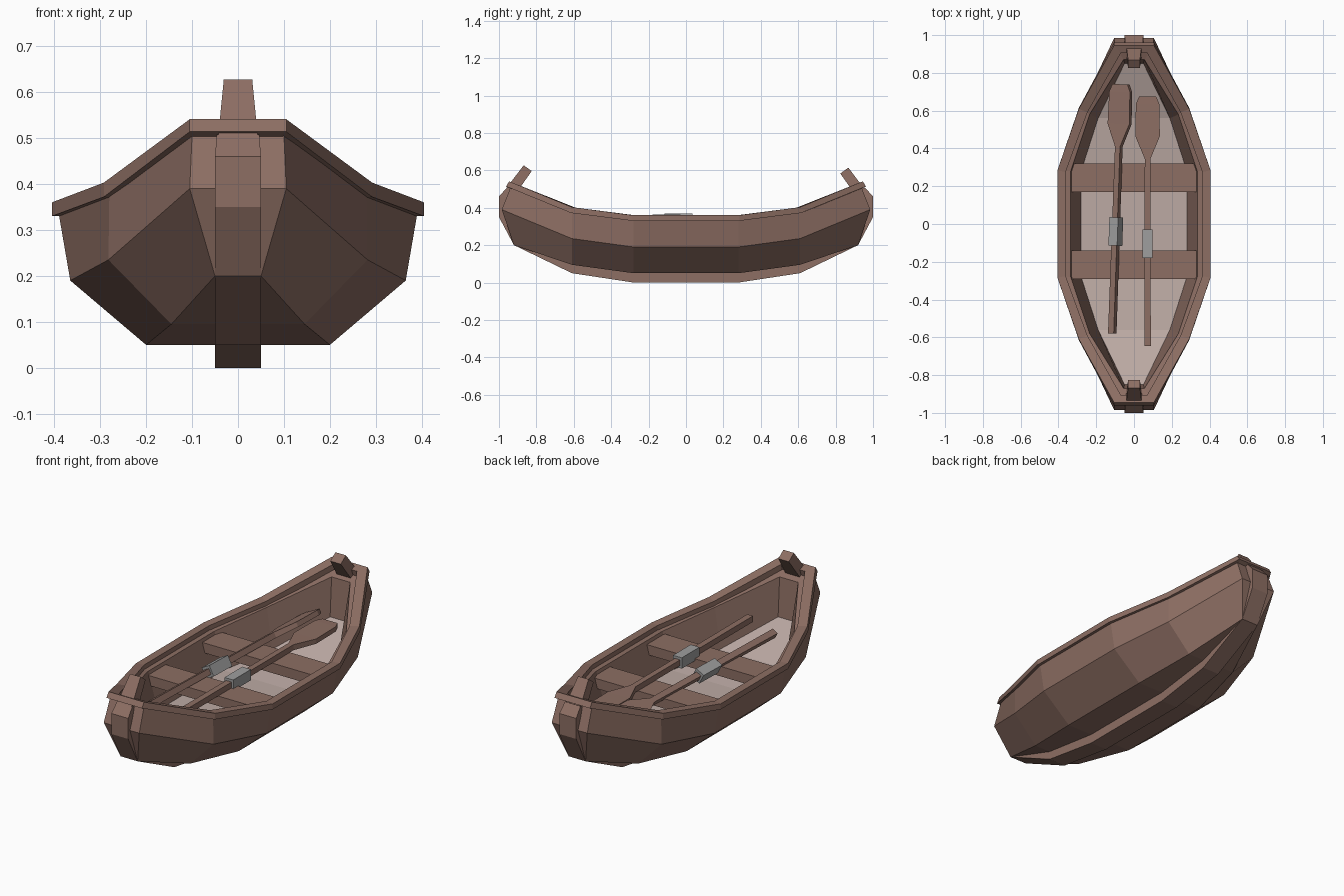
import bpy, bmesh, math

if "Cube" in bpy.data.objects:
    bpy.data.objects.remove(bpy.data.objects["Cube"])


def material(name, rgb):
    m = bpy.data.materials.new(name)
    m.diffuse_color = (*rgb, 1)
    m.use_nodes = True
    m.node_tree.nodes["Principled BSDF"].inputs["Base Color"].default_value = m.diffuse_color
    return m


WOOD = material("brown wood", (0.266, 0.156, 0.125))
FLOOR = material("pale floor", (0.503, 0.402, 0.371))
GREY = material("grey collar", (0.342, 0.342, 0.342))


def loft(name, rings, mats=(WOOD,), loop=False, caps=True, special=None, extra=()):
    """Skin closed rings; 'special' ring edge gets the second material."""
    bm = bmesh.new()
    vs = [[bm.verts.new(p) for p in r] for r in rings]
    n = len(rings[0])
    for i in range(len(vs) if loop else len(vs) - 1):
        a, b = vs[i], vs[(i + 1) % len(vs)]
        for k in range(n):
            j = (k + 1) % n
            f = bm.faces.new((a[k], a[j], b[j], b[k]))
            f.material_index = int(k == special)
    if not loop:
        for r in (vs[0], vs[-1]):
            for idx in (extra or ([tuple(range(n))] if caps else [])):
                bm.faces.new([r[k] for k in idx])
    bmesh.ops.recalc_face_normals(bm, faces=bm.faces)
    me = bpy.data.meshes.new(name)
    bm.to_mesh(me)
    bm.free()
    for m in mats:
        me.materials.append(m)
    ob = bpy.data.objects.new(name, me)
    bpy.context.collection.objects.link(ob)
    return ob


def box(name, x0, x1, y0, y1, z0, z1, mat=WOOD):
    return loft(name, [[(x0, y, z0), (x1, y, z0), (x1, y, z1), (x0, y, z1)] for y in (y0, y1)], (mat,))


# Hull: half sections (top, chine, bottom, floor, inner top) as x, y, z
SECTIONS = [
    [(.39, .28, .335), (.365, .28, .19), (.2, .28, .05), (.28, .28, .14), (.335, .28, .335)],
    [(.28, .61, .375), (.282, .61, .235), (.145, .61, .095), (.19, .56, .17), (.235, .58, .375)],
    [(.10, .94, .505), (.105, .985, .39), (.05, .92, .20), (.05, .85, .27), (.055, .87, .475)],
]


def hull_ring(section, s):
    t, c, b, f, i = section
    pts = [(t, 1), (c, 1), (b, 1), (b, -1), (c, -1), (t, -1), (i, -1), (f, -1), (f, 1), (i, 1)]
    return [(p[0] * sx, p[1] * s, p[2]) for p, sx in pts]


rings = [hull_ring(q, -1) for q in reversed(SECTIONS)] + [hull_ring(q, 1) for q in SECTIONS]
loft("hull", rings, (WOOD, FLOOR), special=7,
     extra=[(0, 1, 4, 5), (1, 2, 3, 4), (9, 8, 7, 6), (0, 9, 6, 5)])

# Gunwale rail: outer top, outer bottom, inner bottom, inner top
RAIL = [
    [(.405, .285, .36), (.405, .285, .33), (.362, .275, .33), (.362, .275, .36)],
    [(.292, .61, .403), (.292, .615, .372), (.247, .59, .37), (.247, .59, .40)],
    [(.105, .945, .541), (.105, .962, .514), (.07, .915, .49), (.07, .905, .525)],
]
order = [(1, 1, k) for k in (0, 1, 2)] + [(-1, 1, k) for k in (2, 1, 0)] \
    + [(-1, -1, k) for k in (0, 1, 2)] + [(1, -1, k) for k in (2, 1, 0)]
loft("gunwale_rail", [[(x * sx, y * sy, z) for x, y, z in RAIL[k]] for sx, sy, k in order], loop=True)


# Keel and stems: outer and inner outline points with half width
def bar(name, path, s=1):
    return loft(name, [[(-w, s * oy, oz), (w, s * oy, oz), (w, s * iy, iz), (-w, s * iy, iz)]
                       for oy, oz, iy, iz, w in path])


KEEL = [(.28, 0, .28, .07, .05), (.61, .05, .60, .12, .05), (.92, .20, .88, .24, .05),
        (1.0, .35, .93, .36, .05), (1.0, .46, .93, .44, .05), (.957, .508, .90, .48, .046)]
bar("keel", [(-a, b, -c, d, w) for a, b, c, d, w in reversed(KEEL)] + KEEL)
for name, s, dz in (("front_post", -1, 0), ("back_post", 1, -.013)):
    bar(name, [(.96, .505 + dz, .91, .475 + dz, .043), (.868, .627 + dz, .825, .596 + dz, .031)], s)

# Seats
box("back_seat", -.333, .333, .17, .32, .265, .318)
box("front_seat", -.333, .333, -.29, -.14, .265, .318)

# Oars: shaft and blade lofted along y, with a grey collar
OAR = [(-.66, .017, .016), (.33, .015, .015), (.45, .065, .013), (.62, .062, .013), (.66, .045, .012)]


def oar(name, loc, roll, yaw):
    shaft = loft(name, [[(-w, y, -t), (w, y, -t), (w, y, t), (-w, y, t)] for y, w, t in OAR])
    collar = box(name + "_collar", -.026, .026, -.195, -.045, -.029, .029, GREY)
    for ob in (shaft, collar):
        ob.location = loc
        ob.rotation_euler = (0, math.radians(roll), math.radians(yaw))


oar("right_oar", (.072, .015, .336), 0, 0)
oar("left_oar", (-.092, .08, .33), -28, -2)
